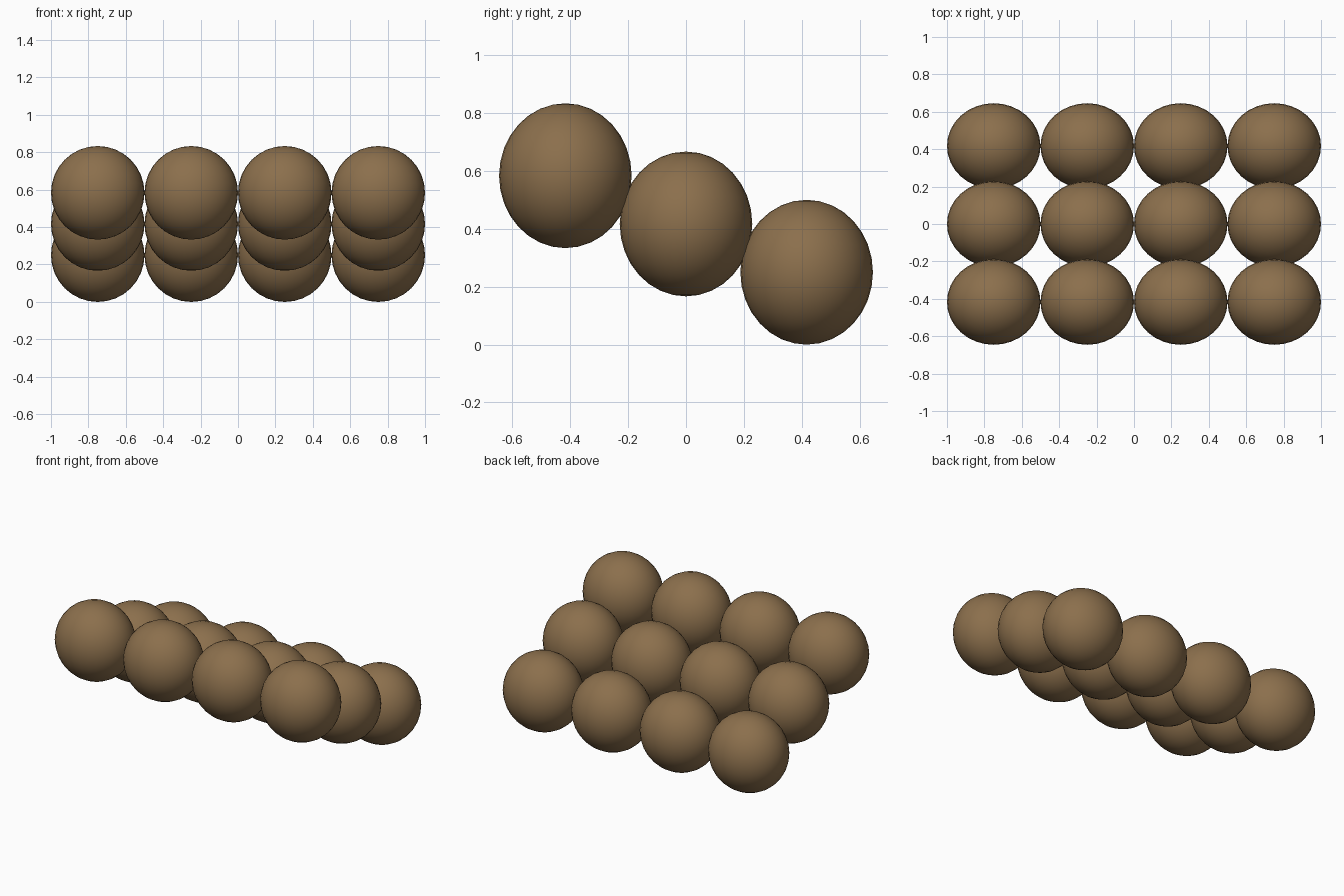
import bpy

if "Cube" in bpy.data.objects:
    bpy.data.objects.remove(bpy.data.objects["Cube"])

# single brown colour
brown = bpy.data.materials.new("brown")
brown.diffuse_color = (0.26, 0.16, 0.073, 1.0)
brown.use_nodes = True
brown.node_tree.nodes["Principled BSDF"].inputs["Base Color"].default_value = brown.diffuse_color

STEP_Y, STEP_Z = 0.4167, 0.1667   # rows descend towards the back


def ball(name, location):
    """Slightly flattened smooth ball."""
    bpy.ops.mesh.primitive_uv_sphere_add(segments=32, ring_count=16,
                                         radius=0.25, location=location)
    obj = bpy.context.object
    obj.name = name
    obj.scale = (1.0, 0.916, 1.0)
    obj.data.materials.append(brown)
    bpy.ops.object.shade_smooth()


# three stepped rows of four balls
for row, row_name in enumerate(("front", "middle", "back")):
    for col in range(4):
        ball(f"{row_name}_ball_{col + 1}",
             (-0.75 + 0.5 * col, (row - 1) * STEP_Y, 0.5833 - row * STEP_Z))
